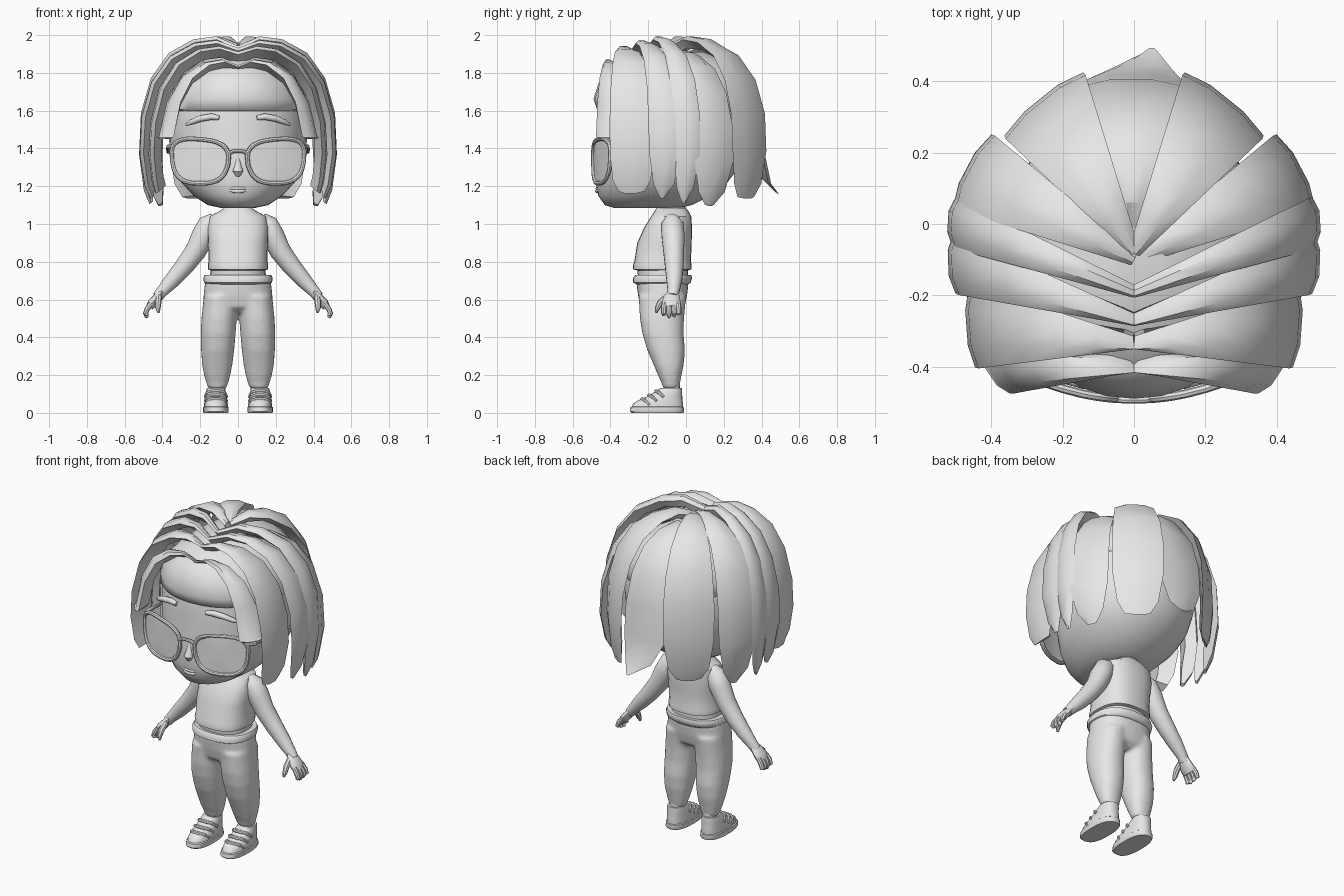
import bpy, bmesh, math
from mathutils import Vector

grey = bpy.data.materials.new("plain_grey")
grey.diffuse_color = (0.8, 0.8, 0.8, 1)


def finish(name, bm, angle=40):
    bmesh.ops.recalc_face_normals(bm, faces=bm.faces)
    me = bpy.data.meshes.new(name)
    bm.to_mesh(me)
    bm.free()
    me.materials.append(grey)
    ob = bpy.data.objects.new(name, me)
    bpy.context.collection.objects.link(ob)
    bpy.ops.object.select_all(action='DESELECT')
    ob.select_set(True)
    bpy.context.view_layer.objects.active = ob
    bpy.ops.object.shade_smooth_by_angle(angle=math.radians(angle))
    return ob


def skin(name, rings, closed=False, angle=40):
    """Bridge equal-sized point rings into a solid."""
    bm = bmesh.new()
    vs = [[bm.verts.new(p) for p in r] for r in rings]
    n = len(vs[0])
    for i in range(len(vs) if closed else len(vs) - 1):
        a, b = vs[i], vs[(i + 1) % len(vs)]
        for j in range(n):
            k = (j + 1) % n
            bm.faces.new((a[j], a[k], b[k], b[j]))
    if not closed:
        bm.faces.new(vs[0])
        bm.faces.new(vs[-1])
    return finish(name, bm, angle)


def loft(name, rows, n=24, power=1.0, angle=40):
    """Rows of (z, centre x, front y, back y, half width)."""
    def pw(v):
        return math.copysign(abs(v) ** power, v)
    rings = []
    for z, cx, y0, y1, rx in rows:
        ring = []
        for j in range(n):
            t = 2 * math.pi * j / n
            ring.append((cx + rx * pw(math.cos(t)),
                         (y0 + y1) / 2 + (y1 - y0) / 2 * pw(math.sin(t)), z))
        rings.append(ring)
    return skin(name, rings, angle=angle)


def tube(name, pts, n=10, closed=False, flat=1.0):
    """Round tube through (x, y, z, radius) points."""
    P = [Vector(p[:3]) for p in pts]
    m = len(P)
    rings = []
    for i, p in enumerate(P):
        a = P[(i - 1) % m] if closed or i else p
        b = P[(i + 1) % m] if closed or i < m - 1 else p
        d = (b - a).normalized()
        u = d.cross(Vector((0, 1, 0))).normalized()
        v = d.cross(u)
        r = pts[i][3]
        rings.append([p + r * (math.cos(q) * u * flat + math.sin(q) * v)
                      for q in (2 * math.pi * j / n for j in range(n))])
    return skin(name, rings, closed)


def lock(name, root, a, b, top, tip, root_z, end=0.9, blunt=.15, deep=.045, push=(0, 0)):
    """Hair lock fanning from the parting to two outer corners, then hanging down."""
    h = top - .4 - tip
    rows = [(.0, root_z, 1, 0), (.22, top - .005, 1, 0), (.45, top - .02, 1, 0),
            (.7, top - .09, 1, 0), (.88, top - .22, 1, 0), (.98, top - .4, 1, 0),
            (1, top - .4 - h * .45, .97, .05),
            (.5 + end * .5, tip + h * .16, .55 + blunt * .5, .45), (end, tip, blunt, 1)]
    R, A, B = Vector((*root, 0)), Vector((*a, 0)), Vector((*b, 0))
    side = (B - A).normalized()
    rings = []
    for f, z, w, k in rows:
        up = Vector((0, 0, z))
        pa, pb = R + (A - R) * f - side * .018 + up, R + (B - R) * f + side * .018 + up
        shift = Vector((*push, 0)) * k
        mid = (pa + pb) / 2 + shift
        pa, pb = mid + (pa + shift - mid) * w, mid + (pb + shift - mid) * w
        nrm = (mid - Vector((0, -.05, 1.5))).normalized()
        th = .014 if w > .6 else .008
        thick = deep if w > .6 else .015
        rings.append([pa - nrm * .004, pa.lerp(pb, .28) + nrm * th,
                      pa.lerp(pb, .7) + nrm * th, pb - nrm * .004, mid - nrm * thick])
    return skin(name, rings, angle=35)


# Head
loft("head", [(1.085, 0, -.38, -.04, .09), (1.1, 0, -.43, .03, .16),
              (1.15, 0, -.465, .13, .235), (1.22, 0, -.478, .22, .3),
              (1.3, 0, -.475, .28, .34), (1.4, 0, -.468, .31, .362),
              (1.5, 0, -.463, .32, .368), (1.6, 0, -.458, .31, .36),
              (1.7, 0, -.44, .28, .33), (1.8, 0, -.38, .22, .26),
              (1.86, 0, -.28, .12, .15)], 36, .95)
# Scalp cap with a soft rim across the forehead
loft("scalp_cap", [(1.595, 0, -.452, .31, .355), (1.605, 0, -.47, .32, .368),
                   (1.66, 0, -.49, .33, .362), (1.74, 0, -.465, .32, .335),
                   (1.81, 0, -.425, .28, .27), (1.86, 0, -.32, .22, .2),
                   (1.91, 0, -.2, .1, .08)], 32, .95, 50)
loft("neck", [(1.0, 0, -.17, .01, .085), (1.06, 0, -.155, -.005, .07),
              (1.13, 0, -.155, .0, .072)], 20)

# Nose and lips
tube("nose", [(0, -.46, 1.36, .006), (0, -.47, 1.31, .018),
              (0, -.475, 1.28, .028), (0, -.468, 1.255, .014)])
for nm, z, r in (("upper_lip", 1.19, .008), ("lower_lip", 1.175, .01)):
    tube(nm, [(-.055, -.455, 1.183, .003), (-.025, -.469, z, r),
              (0, -.471, z - .002, r), (.025, -.469, z, r), (.055, -.455, 1.183, .003)])


# Eyebrows and glasses
def lens_y(x):
    return -.492 + .75 * x * x


for s, tag in ((1, "left"), (-1, "right")):
    tube(tag + "_eyebrow", [(s * .1, -.452, 1.562, .012), (s * .14, -.447, 1.568, .017),
                            (s * .2, -.43, 1.558, .017), (s * .25, -.405, 1.538, .014),
                            (s * .275, -.388, 1.525, .006)])
    rim = []
    for j in range(28):
        t = 2 * math.pi * j / 28
        c, q = math.cos(t), math.sin(t)
        c, q = math.copysign(abs(c) ** .72, c), math.copysign(abs(q) ** .72, q)
        x = .2 + .148 * c * (1 + .11 * q)
        rim.append((s * x, lens_y(x), 1.332 + .117 * q + .014 * c * (q > 0), .012))
    tube(tag + "_glasses_rim", rim, 8, True)
    bm = bmesh.new()
    vs = [bm.verts.new(p[:3]) for p in rim]
    hub = bm.verts.new((s * .2, lens_y(.2) - .008, 1.332))
    for j in range(28):
        bm.faces.new((vs[j], vs[(j + 1) % 28], hub))
    finish(tag + "_lens", bm)
    tube(tag + "_temple", [(s * .345, -.395, 1.41, .012), (s * .368, -.36, 1.41, .011),
                           (s * .372, -.2, 1.4, .009), (s * .37, 0, 1.38, .009)], 8)
tube("glasses_bridge", [(-.055, -.49, 1.37, .01), (-.025, -.494, 1.385, .01),
                        (.025, -.494, 1.385, .01), (.055, -.49, 1.37, .01)], 8)

# Hair locks on both sides: root, corners, top, tip, root height, tip reach, bluntness, depth
side_locks = [
    ("fringe_lock", (0, -.4), (.42, -.375), (.36, -.465), 1.865, 1.45, 1.83, 1, .5, .06),
    ("front_lock", (0, -.335), (.465, -.185), (.45, -.39), 1.935, 1.17, 1.9, .93, .62, .06),
    ("temple_lock", (0, -.27), (.51, -.04), (.505, -.18), 1.965, 1.14, 1.92, .9, .2, .05),
    ("ear_lock", (0, -.19), (.505, .06), (.512, -.05), 1.985, 1.11, 1.93, .91, .15, .05),
    ("rear_side_lock", (0, -.1), (.41, .24), (.505, .06), 1.985, 1.1, 1.94, .9, .25, .05),
    ("rear_lock", (0, -.08), (.155, .42), (.355, .26), 1.985, 1.14, 1.94, .95, .5, .05)]
for s, tag in ((1, "left_"), (-1, "right_")):
    for nm, r, a, b, top, tip, rz, end, blunt, deep in side_locks:
        # one lock on the left lies lower than its neighbours
        low = s > 0 and nm == "rear_side_lock"
        lock(tag + nm, r, (s * a[0], a[1]), (s * b[0], b[1]), top - .07 * low, tip,
             rz - .05 * low, end, blunt, deep)
lock("centre_rear_lock", (0, -.04), (-.13, .4), (.12, .4), 1.94, 1.16, 1.88, .97,
     .12, .05, (.055, .1))

# Sleeveless top, waist and waistband
loft("top", [(.755, 0, -.262, .012, .145), (.76, 0, -.28, .03, .158),
             (.785, 0, -.28, .03, .16), (.8, 0, -.274, .026, .156),
             (.9, 0, -.258, .03, .158), (.98, 0, -.222, .032, .162),
             (1.04, 0, -.185, .028, .15), (1.07, 0, -.165, .012, .095),
             (1.085, 0, -.155, .0, .075)], 28, .8)
loft("waist", [(.68, 0, -.25, .01, .15), (.78, 0, -.26, .012, .145)], 24, .85)
loft("waistband", [(.68, 0, -.262, .012, .165), (.69, 0, -.28, .025, .18),
                   (.715, 0, -.28, .032, .184), (.73, 0, -.268, .028, .176),
                   (.73, 0, -.25, .01, .15)], 28, .85)

# Baggy trousers: hips and both gathered legs fused into one skin
parts = [loft("trousers", [(.53, 0, -.2, -.04, .12), (.56, 0, -.24, -.008, .178),
                           (.62, 0, -.254, .006, .183), (.7, 0, -.264, .015, .174)], 28, .85)]
for s in (1, -1):
    parts.append(loft("trouser_leg", [
        (.13, s * .11, -.122, -.035, .05), (.165, s * .11, -.132, -.03, .06),
        (.19, s * .11, -.145, -.025, .068), (.25, s * .11, -.17, -.012, .08),
        (.33, s * .108, -.205, -.005, .088), (.42, s * .105, -.232, -.012, .093),
        (.5, s * .1, -.245, -.01, .094), (.56, s * .095, -.248, -.004, .093),
        (.62, s * .092, -.252, .003, .09)], 20, .9))
for p in parts:
    p.select_set(True)
bpy.context.view_layer.objects.active = parts[0]
bpy.ops.object.join()
rm = parts[0].modifiers.new("fuse", 'REMESH')
rm.mode, rm.voxel_size, rm.use_smooth_shade = 'VOXEL', .01, True
sm = parts[0].modifiers.new("soften", 'SMOOTH')
sm.factor, sm.iterations = .5, 10

for s, tag in ((1, "left"), (-1, "right")):
    loft(tag + "_ankle", [(.08, s * .112, -.12, -.03, .045),
                          (.2, s * .11, -.118, -.035, .043)], 16)
    # Shoe with sole and straps
    X = s * .117
    loft(tag + "_sole", [(0, X, -.288, -.015, .064), (.008, X, -.297, -.01, .068),
                         (.03, X, -.293, -.012, .067), (.034, X, -.285, -.018, .062)], 24, .8)
    loft(tag + "_shoe", [(.03, X, -.287, -.016, .063), (.05, X, -.28, -.016, .062),
                         (.068, X, -.25, -.018, .06), (.09, X, -.2, -.02, .056),
                         (.115, X, -.16, -.02, .052), (.132, X, -.135, -.022, .047)],
         24, .85)
    for k, (y, z) in enumerate(((-.232, .072), (-.195, .092), (-.158, .114))):
        tube(f"{tag}_shoe_strap_{k + 1}", [
            (X - .057, y + .04, z - .03, .008), (X - .045, y + .014, z - .006, .01),
            (X - .02, y, z, .011), (X + .02, y, z, .011),
            (X + .045, y + .014, z - .006, .01), (X + .057, y + .04, z - .03, .008)], 8)
    # Arm
    tube(tag + "_arm", [
        (s * .12, -.075, 1.03, .035), (s * .152, -.072, .998, .06),
        (s * .185, -.068, .935, .062), (s * .225, -.065, .855, .056),
        (s * .285, -.062, .775, .05), (s * .35, -.062, .7, .042),
        (s * .405, -.066, .64, .031), (s * .425, -.07, .615, .029)], 14)
    # Hand with four fingers and a thumb
    tube(tag + "_palm", [(s * .405, -.068, .64, .03), (s * .43, -.075, .61, .044),
                         (s * .455, -.078, .58, .05), (s * .468, -.078, .558, .04)],
         12, flat=.5)
    for k, y in enumerate((-.118, -.09, -.063, -.038)):
        tip = .5 + .012 * abs(k - 1.3)
        tube(f"{tag}_finger_{k + 1}", [
            (s * .46, y * .9 - .008, .58, .014), (s * .482, y, .548, .0145),
            (s * .49, y, .525, .013), (s * .483, y, tip + .006, .011),
            (s * .478, y, tip, .005)], 8)
    tube(tag + "_thumb", [(s * .42, -.1, .615, .017), (s * .422, -.135, .585, .017),
                          (s * .424, -.152, .553, .014), (s * .42, -.158, .53, .006)], 8)
